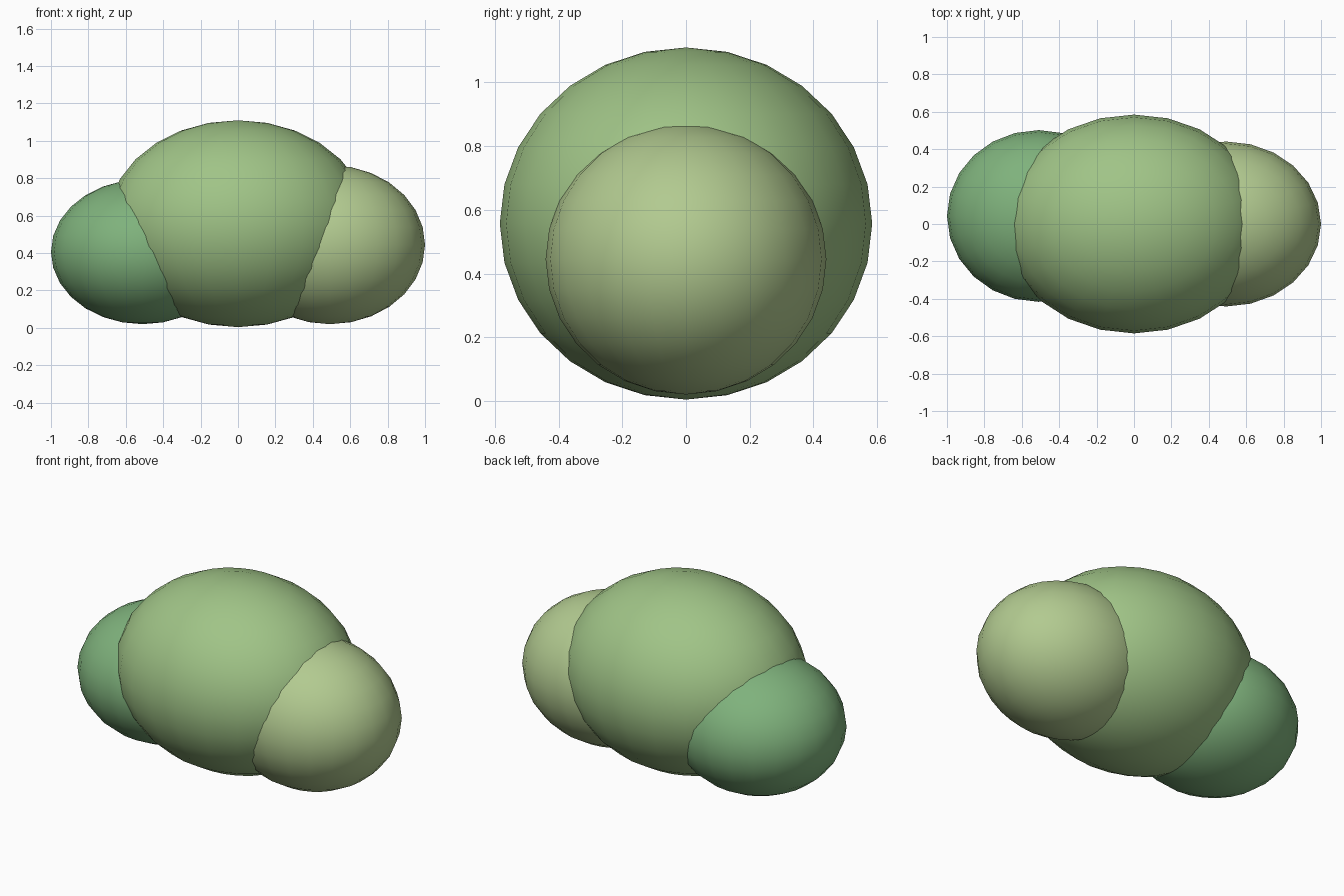
import bpy

if "Cube" in bpy.data.objects:
    bpy.data.objects.remove(bpy.data.objects["Cube"])


def blob(name, centre, radii, colour):
    """Smooth ellipsoid with its poles on the z axis."""
    bpy.ops.mesh.primitive_uv_sphere_add(segments=24, ring_count=14, radius=1, location=centre)
    ob = bpy.context.object
    ob.name = name
    ob.scale = radii
    bpy.ops.object.transform_apply(location=False, rotation=False, scale=True)
    bpy.ops.object.shade_smooth()
    mat = bpy.data.materials.new(name + "_green")
    mat.diffuse_color = (*colour, 1)
    mat.use_nodes = True
    mat.node_tree.nodes["Principled BSDF"].inputs["Base Color"].default_value = mat.diffuse_color
    ob.data.materials.append(mat)
    return ob


# Large middle mound of the bush
blob("bush_middle", (0, 0, 0.557), (0.70, 0.585, 0.553), (0.352, 0.552, 0.242))
# Darker left mound, set slightly back
blob("bush_left", (-0.51, 0.043, 0.407), (0.49, 0.459, 0.387), (0.212, 0.445, 0.202))
# Lighter right mound
blob("bush_right", (0.492, 0, 0.445), (0.508, 0.441, 0.425), (0.445, 0.591, 0.279))
